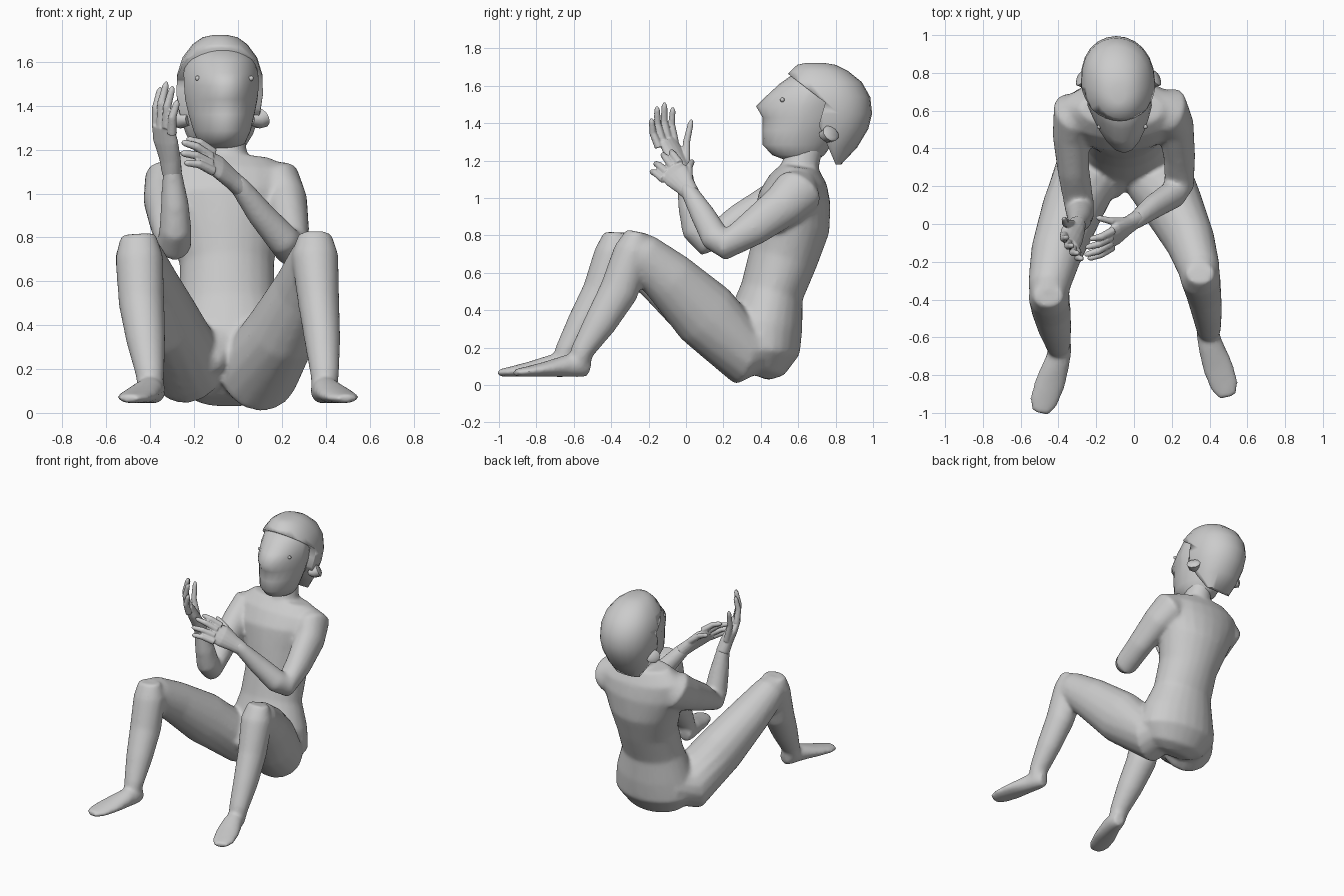
import bpy, bmesh, math
from mathutils import Vector

grey = bpy.data.materials.new("plain grey")
grey.diffuse_color = (0.6, 0.6, 0.6, 1)


def bridge(bm, rings):
    """Skin a stack of vertex rings and close both ends."""
    n = len(rings[0])
    for a, b in zip(rings, rings[1:]):
        for i in range(n):
            j = (i + 1) % n
            bm.faces.new((a[i], a[j], b[j], b[i]))
    bm.faces.new(rings[0][::-1])
    bm.faces.new(rings[-1])


def tube(bm, path, side=(1, 0, 0), n=16):
    """Elliptical tube; path rows are x, y, z, half width, half depth."""
    pts = [Vector(p[:3]) for p in path]
    rings = []
    for i, p in enumerate(path):
        d = Vector()
        if i > 0:
            d += (pts[i] - pts[i - 1]).normalized()
        if i < len(pts) - 1:
            d += (pts[i + 1] - pts[i]).normalized()
        d.normalize()
        s = Vector(side)
        s = (s - d * s.dot(d)).normalized()
        u = d.cross(s)
        rings.append([bm.verts.new(pts[i] + s * p[3] * math.cos(t) + u * p[4] * math.sin(t))
                      for t in (2 * math.pi * k / n for k in range(n))])
    bridge(bm, rings)


def head_loft(bm, rows, turn, back=1.0, n=24):
    """Level rings; rows are z, front y, back y, half width, front pointedness."""
    rings = []
    for z, f, b, w, point in rows:
        ring = []
        for k in range(n):
            t = 2 * math.pi * k / n
            s = math.sin(t)
            y = (f + b) / 2 + (b - f) / 2 * (s ** back if s > 0 else -(-s) ** point)
            ring.append(bm.verts.new((-0.082 + (0.7 - y) * turn + w * math.cos(t), y, z)))
        rings.append(ring)
    bridge(bm, rings)


def finish(name, bm, angle=50):
    bmesh.ops.recalc_face_normals(bm, faces=bm.faces[:])
    me = bpy.data.meshes.new(name)
    bm.to_mesh(me)
    bm.free()
    ob = bpy.data.objects.new(name, me)
    bpy.context.collection.objects.link(ob)
    me.materials.append(grey)
    bpy.ops.object.select_all(action='DESELECT')
    ob.select_set(True)
    bpy.context.view_layer.objects.active = ob
    bpy.ops.object.shade_smooth_by_angle(angle=math.radians(angle))
    return ob


def fuse(ob, voxel, steps):
    """Merge overlapping parts into one smooth skin."""
    m = ob.modifiers.new("fuse", 'REMESH')
    m.mode, m.voxel_size, m.use_smooth_shade = 'VOXEL', voxel, True
    m = ob.modifiers.new("soften", 'SMOOTH')
    m.factor, m.iterations = 0.5, steps
    m = ob.modifiers.new("simplify", 'DECIMATE')
    m.ratio = 0.5


# Body: torso, neck, limbs and feet, fused into one skin
bm = bmesh.new()
tube(bm, [(-0.04, 0.375, 0.05, 0.13, 0.07), (-0.04, 0.39, 0.09, 0.22, 0.14),
          (-0.04, 0.41, 0.19, 0.295, 0.20), (-0.04, 0.42, 0.33, 0.275, 0.205),
          (-0.05, 0.46, 0.50, 0.22, 0.17), (-0.05, 0.52, 0.68, 0.215, 0.185),
          (-0.06, 0.565, 0.85, 0.26, 0.205), (-0.07, 0.58, 1.0, 0.32, 0.195),
          (-0.07, 0.60, 1.10, 0.315, 0.155), (-0.065, 0.61, 1.175, 0.22, 0.095)], n=24)
tube(bm, [(-0.05, 0.60, 1.08, 0.13, 0.12), (-0.05, 0.61, 1.17, 0.095, 0.10),
          (-0.06, 0.65, 1.32, 0.08, 0.095)])
# Groin
tube(bm, [(-0.07, 0.42, 0.36, 0.15, 0.13), (-0.095, 0.29, 0.29, 0.12, 0.12),
          (-0.11, 0.20, 0.245, 0.075, 0.08), (-0.11, 0.145, 0.22, 0.035, 0.035)])
# Thighs and shins
tube(bm, [(0.06, 0.47, 0.25, 0.14, 0.13), (0.095, 0.30, 0.19, 0.19, 0.19),
          (0.205, 0.10, 0.38, 0.16, 0.185), (0.298, -0.09, 0.57, 0.132, 0.15),
          (0.345, -0.24, 0.70, 0.112, 0.12), (0.355, -0.30, 0.745, 0.09, 0.085)])
tube(bm, [(0.35, -0.26, 0.82, 0.075, 0.06), (0.35, -0.28, 0.72, 0.108, 0.105),
          (0.368, -0.36, 0.50, 0.095, 0.105), (0.385, -0.46, 0.33, 0.083, 0.088),
          (0.395, -0.555, 0.18, 0.067, 0.063), (0.395, -0.58, 0.10, 0.058, 0.053)])
tube(bm, [(-0.16, 0.47, 0.25, 0.14, 0.13), (-0.23, 0.30, 0.215, 0.185, 0.18),
          (-0.33, 0.07, 0.41, 0.162, 0.175), (-0.41, -0.15, 0.59, 0.138, 0.14),
          (-0.45, -0.33, 0.71, 0.112, 0.115), (-0.455, -0.40, 0.745, 0.09, 0.085)])
tube(bm, [(-0.455, -0.38, 0.815, 0.08, 0.06), (-0.45, -0.385, 0.71, 0.11, 0.105),
          (-0.44, -0.45, 0.50, 0.105, 0.105), (-0.42, -0.55, 0.33, 0.09, 0.088),
          (-0.402, -0.64, 0.18, 0.067, 0.063), (-0.40, -0.665, 0.10, 0.058, 0.053)])
# Feet
for sx, dy in ((1, 0), (-1, -0.085)):
    foot = [(0.375, -0.515, 0.09, 0.04, 0.045), (0.385, -0.56, 0.10, 0.058, 0.06),
            (0.405, -0.64, 0.102, 0.068, 0.06), (0.445, -0.76, 0.083, 0.083, 0.04),
            (0.48, -0.86, 0.07, 0.078, 0.027), (0.495, -0.918, 0.065, 0.048, 0.02)]
    tube(bm, [(sx * x, y + dy, z, w, h) for x, y, z, w, h in foot])
# Arms
tube(bm, [(0.11, 0.62, 1.08, 0.08, 0.08), (0.185, 0.605, 1.04, 0.113, 0.135),
          (0.22, 0.52, 0.96, 0.098, 0.118), (0.24, 0.36, 0.84, 0.085, 0.097),
          (0.24, 0.21, 0.75, 0.082, 0.085), (0.205, 0.155, 0.79, 0.075, 0.08),
          (0.10, 0.09, 0.91, 0.063, 0.067), (0.01, 0.02, 1.03, 0.048, 0.048),
          (-0.02, 0.0, 1.06, 0.04, 0.04)])
tube(bm, [(-0.26, 0.62, 1.09, 0.08, 0.08), (-0.325, 0.59, 1.04, 0.112, 0.135),
          (-0.335, 0.47, 0.97, 0.097, 0.115), (-0.32, 0.28, 0.87, 0.085, 0.095),
          (-0.29, 0.10, 0.77, 0.08, 0.08), (-0.285, 0.055, 0.83, 0.075, 0.08),
          (-0.288, 0.025, 0.95, 0.065, 0.068), (-0.30, -0.005, 1.10, 0.045, 0.048),
          (-0.305, -0.02, 1.15, 0.037, 0.04)])
fuse(finish("body", bm), 0.012, 16)


# Hands: palm with tapered fingers, rows of (base, tip)
def hand(name, palm, side, fingers, bulge):
    bm = bmesh.new()
    tube(bm, palm, side)
    for base, tip in fingers:
        a, b = Vector(base), Vector(tip)
        mid = (a + b) / 2 + Vector(bulge)
        tube(bm, [(*a, 0.023, 0.023), (*mid, 0.02, 0.02),
                  (*(mid.lerp(b, 0.8)), 0.016, 0.016), (*b, 0.007, 0.007)], (0.3, 0.8, 0.5), 8)
    fuse(finish(name, bm), 0.005, 4)


hand("left_hand",
     [(0.02, 0.03, 1.02, 0.046, 0.044), (-0.03, -0.005, 1.065, 0.056, 0.038),
      (-0.09, -0.05, 1.12, 0.075, 0.034), (-0.14, -0.085, 1.15, 0.066, 0.024)], (0, 0.75, 0.65),
     [((-0.11, -0.12, 1.10), (-0.245, -0.185, 1.14)), ((-0.12, -0.10, 1.135), (-0.262, -0.165, 1.185)),
      ((-0.12, -0.07, 1.165), (-0.257, -0.125, 1.235)), ((-0.11, -0.035, 1.185), (-0.235, -0.08, 1.25)),
      ((-0.04, 0.015, 1.10), (-0.20, 0.035, 1.20))], (0, -0.01, 0.014))
hand("right_hand",
     [(-0.30, 0.0, 1.09, 0.046, 0.046), (-0.31, -0.03, 1.16, 0.055, 0.042),
      (-0.33, -0.065, 1.24, 0.07, 0.036), (-0.342, -0.10, 1.31, 0.064, 0.026)], (-0.7, 0.7, 0),
     [((-0.30, -0.145, 1.27), (-0.275, -0.185, 1.425)), ((-0.325, -0.125, 1.30), (-0.297, -0.155, 1.49)),
      ((-0.35, -0.095, 1.31), (-0.325, -0.115, 1.51)), ((-0.37, -0.06, 1.30), (-0.352, -0.07, 1.485)),
      ((-0.33, 0.0, 1.18), (-0.37, 0.03, 1.42))], (-0.012, -0.012, 0))

# Face with a pointed nose
bm = bmesh.new()
head_loft(bm, [(1.20, 0.54, 0.70, 0.07, 1.0), (1.23, 0.46, 0.74, 0.105, 1.1), (1.285, 0.41, 0.78, 0.13, 1.2),
               (1.36, 0.41, 0.83, 0.15, 1.3), (1.43, 0.41, 0.86, 0.165, 1.5), (1.49, 0.375, 0.88, 0.17, 1.9),
               (1.55, 0.435, 0.88, 0.17, 1.6), (1.61, 0.50, 0.86, 0.155, 1.3), (1.66, 0.57, 0.80, 0.11, 1.1)],
          0.09)
finish("face", bm, 180)

# Hair cap, with the face opening cut away
bm = bmesh.new()
head_loft(bm, [(1.18, 0.74, 0.83, 0.10, 1), (1.27, 0.55, 0.915, 0.155, 1), (1.37, 0.50, 0.975, 0.185, 1),
               (1.45, 0.48, 0.995, 0.197, 1), (1.54, 0.48, 0.985, 0.195, 1), (1.62, 0.505, 0.94, 0.17, 1),
               (1.68, 0.56, 0.865, 0.125, 1), (1.712, 0.595, 0.80, 0.08, 1), (1.722, 0.64, 0.74, 0.035, 1)],
          0.04, 0.82)
hair = finish("hair", bm)
bm = bmesh.new()
outline = [(0.745, 1.51), (0.71, 1.39), (0.80, 1.18), (0.80, 1.0), (0.2, 1.0), (0.2, 1.93)]
bridge(bm, [[bm.verts.new((x, y, z)) for y, z in outline] for x in (-0.5, 0.4)])
cutter = finish("face_opening_cutter", bm)
cutter.hide_render = True
cutter.hide_set(True)
m = hair.modifiers.new("face opening", 'BOOLEAN')
m.operation, m.object, m.solver = 'DIFFERENCE', cutter, 'EXACT'

# Ears and eyes
for side, sx, ex in (("left", 1, 0.06), ("right", -1, -0.184)):
    bm = bmesh.new()
    cx = -0.082 + sx * 0.172
    tube(bm, [(cx - sx * 0.03, 0.74, 1.335, 0.025, 0.035), (cx, 0.755, 1.335, 0.04, 0.04),
              (cx + sx * 0.022, 0.775, 1.345, 0.045, 0.05), (cx + sx * 0.03, 0.78, 1.35, 0.032, 0.036)],
         (0, 0.3, 1), 10)
    finish(side + "_ear", bm)
    bm = bmesh.new()
    bmesh.ops.create_uvsphere(bm, u_segments=10, v_segments=6, radius=0.012)
    bmesh.ops.translate(bm, verts=bm.verts[:], vec=(ex, 0.515, 1.525))
    finish(side + "_eye", bm)
